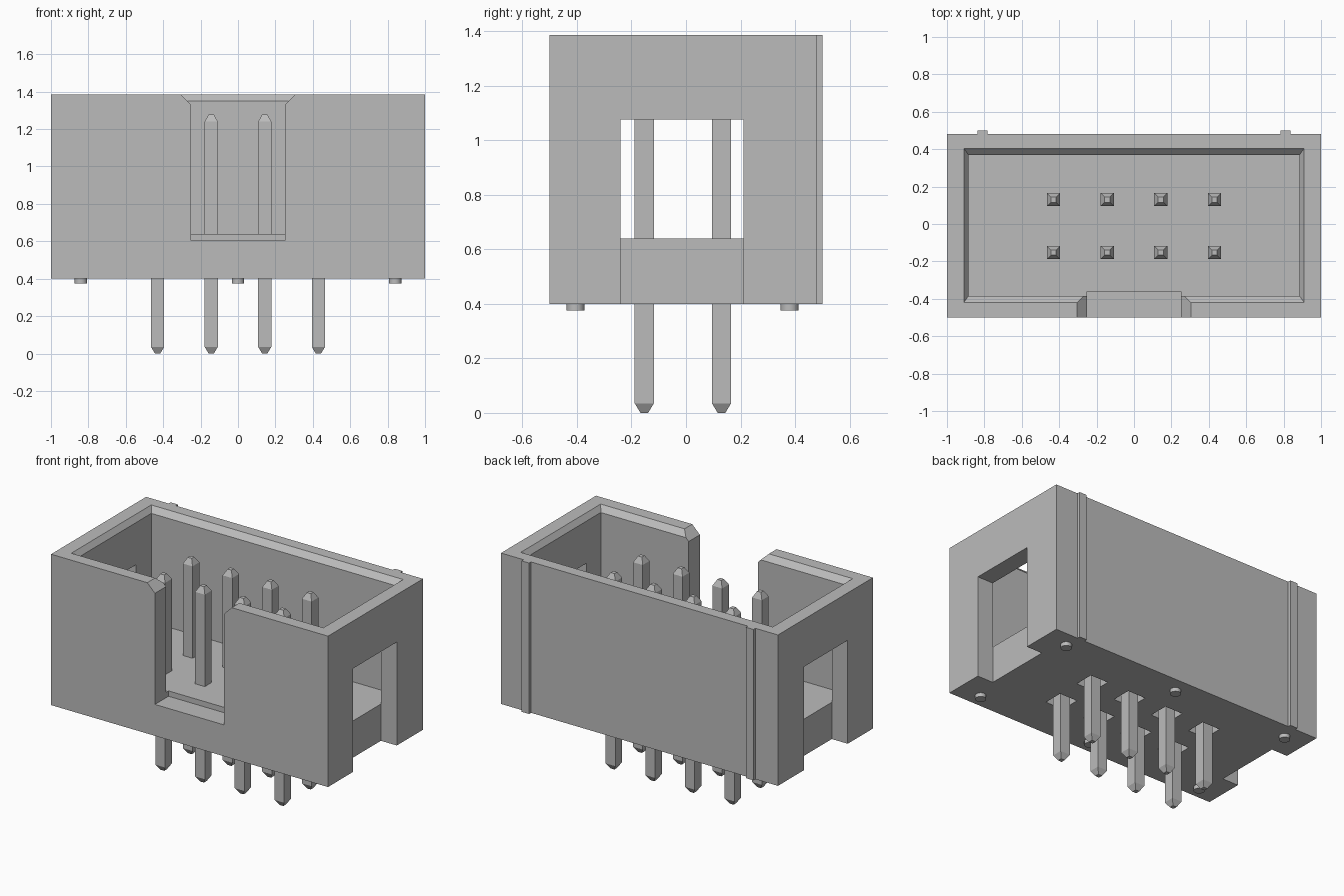
import bpy, bmesh

if "Cube" in bpy.data.objects:
    bpy.data.objects.remove(bpy.data.objects["Cube"])

plastic = bpy.data.materials.new("grey")
plastic.diffuse_color = (0.5, 0.5, 0.5, 1)
plastic.use_nodes = True
plastic.node_tree.nodes["Principled BSDF"].inputs["Base Color"].default_value = plastic.diffuse_color


def finish(name, bm):
    bmesh.ops.recalc_face_normals(bm, faces=bm.faces)
    me = bpy.data.meshes.new(name)
    bm.to_mesh(me)
    bm.free()
    me.materials.append(plastic)
    ob = bpy.data.objects.new(name, me)
    bpy.context.collection.objects.link(ob)
    return ob


def loft(name, sections):
    """Closed solid through rectangles (x0, x1, y0, y1, z), lowest first."""
    bm = bmesh.new()
    rings = [[bm.verts.new(p) for p in ((x0, y0, z), (x1, y0, z), (x1, y1, z), (x0, y1, z))]
             for x0, x1, y0, y1, z in sections]
    bm.faces.new(rings[0][::-1])
    bm.faces.new(rings[-1])
    for a, b in zip(rings, rings[1:]):
        for i in range(4):
            j = (i + 1) % 4
            bm.faces.new((a[i], a[j], b[j], b[i]))
    return finish(name, bm)


def box(name, x0, x1, y0, y1, z0, z1):
    return loft(name, [(x0, x1, y0, y1, z0), (x0, x1, y0, y1, z1)])


def cut(target, cutter):
    mod = target.modifiers.new("cut", 'BOOLEAN')
    mod.operation = 'DIFFERENCE'
    mod.solver = 'EXACT'
    mod.object = cutter
    bpy.context.view_layer.objects.active = target
    bpy.ops.object.modifier_apply(modifier=mod.name)
    bpy.data.objects.remove(cutter)


BASE, FLOOR, TOP = 0.4, 0.64, 1.385
PIN_X = (-0.43, -0.143, 0.143, 0.43)
PIN_Y = (-0.153, 0.13)

# Shroud with its hollow, whose rim is chamfered
shroud = box("shroud", -1, 1, -0.5, 0.48, BASE, TOP)
cut(shroud, loft("cavity", [
    (-0.885, 0.885, -0.385, 0.37, FLOOR),
    (-0.885, 0.885, -0.385, 0.37, 1.35),
    (-0.935, 0.935, -0.455, 0.44, 1.42)]))

# Key slot in the front wall, flared at the top
cut(shroud, loft("key_slot", [
    (-0.25, 0.25, -0.6, -0.36, 0.605),
    (-0.25, 0.25, -0.6, -0.36, 1.33),
    (-0.36, 0.36, -0.6, -0.36, 1.44)]))

# Latch openings through both end walls
for s in (-1, 1):
    x0, x1 = sorted((s * 0.885, s * 1.1))
    cut(shroud, box("latch_opening", x0, x1, -0.24, 0.21, 0.3, 1.075))

# Pockets around the pins in the underside
for x in PIN_X:
    for y in PIN_Y:
        cut(shroud, box("pocket", x - 0.065, x + 0.065, y - 0.065, y + 0.065, 0.3, 0.5))

# Ribs on the back wall
for x in (-0.81, 0.81):
    box("back_rib", x - 0.027, x + 0.027, 0.475, 0.5, BASE, TOP)

# Square pins with blunt tips
for x in PIN_X:
    for y in PIN_Y:
        loft("pin", [(x - h, x + h, y - h, y + h, z)
                     for h, z in ((0.014, 0), (0.035, 0.035), (0.035, 1.24), (0.014, 1.278))])

# Round standoff feet
for x in (-0.84, 0, 0.84):
    for y in (-0.405, 0.38):
        bpy.ops.mesh.primitive_cylinder_add(vertices=24, radius=0.033, depth=0.035,
                                            location=(x, y, 0.3925))
        foot = bpy.context.object
        foot.name = "standoff_foot"
        foot.data.materials.append(plastic)
        bpy.ops.object.shade_smooth_by_angle()
